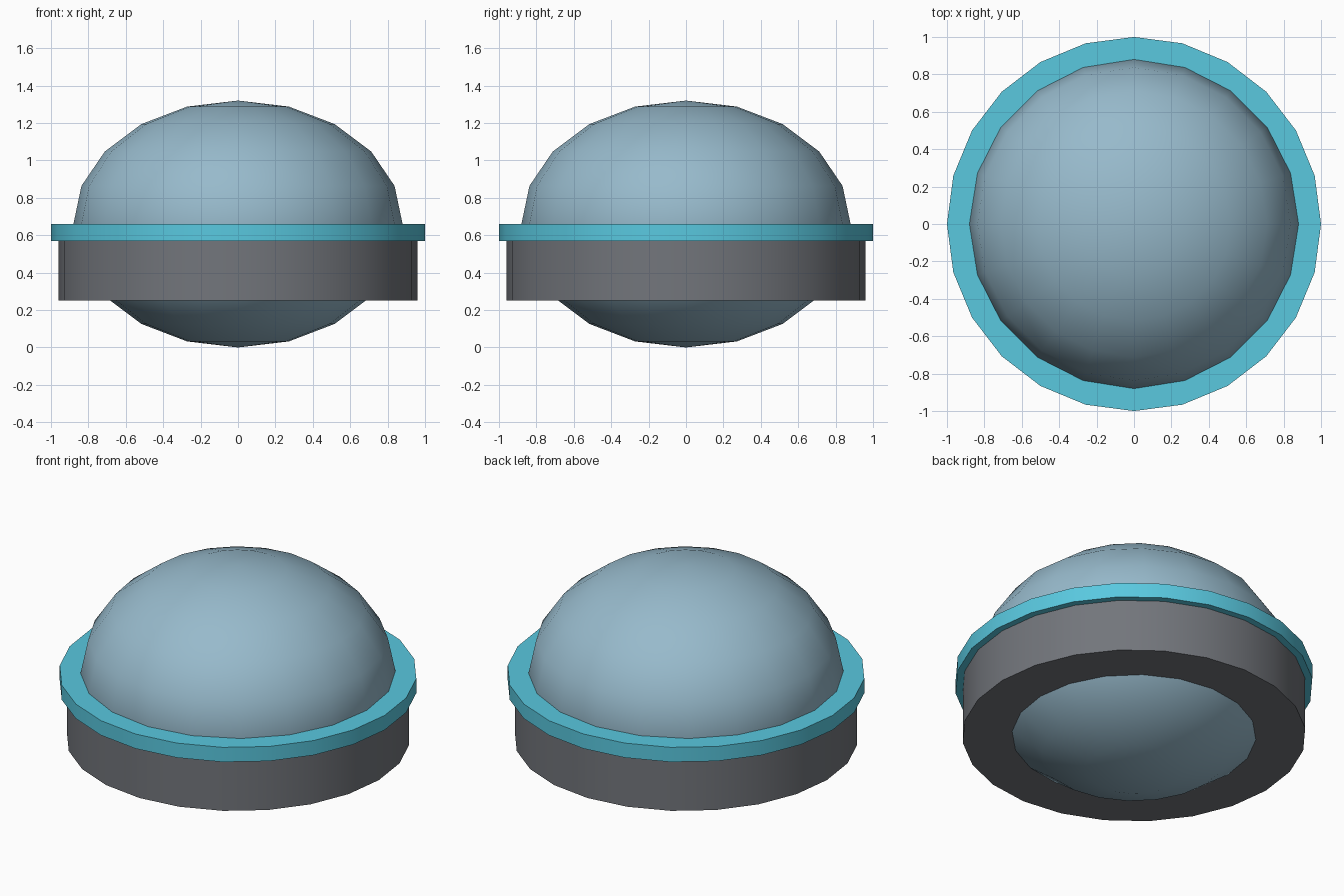
import bpy
from math import radians

if "Cube" in bpy.data.objects:
    bpy.data.objects.remove(bpy.data.objects["Cube"])


def finish(obj, name, color):
    obj.name = name
    mat = bpy.data.materials.new(name + "_material")
    mat.diffuse_color = (*color, 1)
    mat.use_nodes = True
    mat.node_tree.nodes["Principled BSDF"].inputs["Base Color"].default_value = mat.diffuse_color
    obj.data.materials.append(mat)
    bpy.ops.object.transform_apply(location=False, rotation=False, scale=True)
    bpy.ops.object.shade_smooth_by_angle(angle=radians(35))


def disc(name, radius, z0, z1, color):
    bpy.ops.mesh.primitive_cylinder_add(vertices=24, radius=radius, depth=z1 - z0,
                                        location=(0, 0, (z0 + z1) / 2))
    finish(bpy.context.object, name, color)


# Flattened sphere: dome above, belly below
bpy.ops.mesh.primitive_uv_sphere_add(segments=20, ring_count=10, radius=1, location=(0, 0, 0.66))
bpy.context.object.scale = (0.88, 0.88, 0.66)
finish(bpy.context.object, "dome", (0.31, 0.49, 0.60))

# Base drum and the bright collar on top of it
disc("base_drum", 0.96, 0.25, 0.57, (0.17, 0.18, 0.20))
disc("collar_ring", 1.0, 0.57, 0.66, (0.10, 0.58, 0.74))
